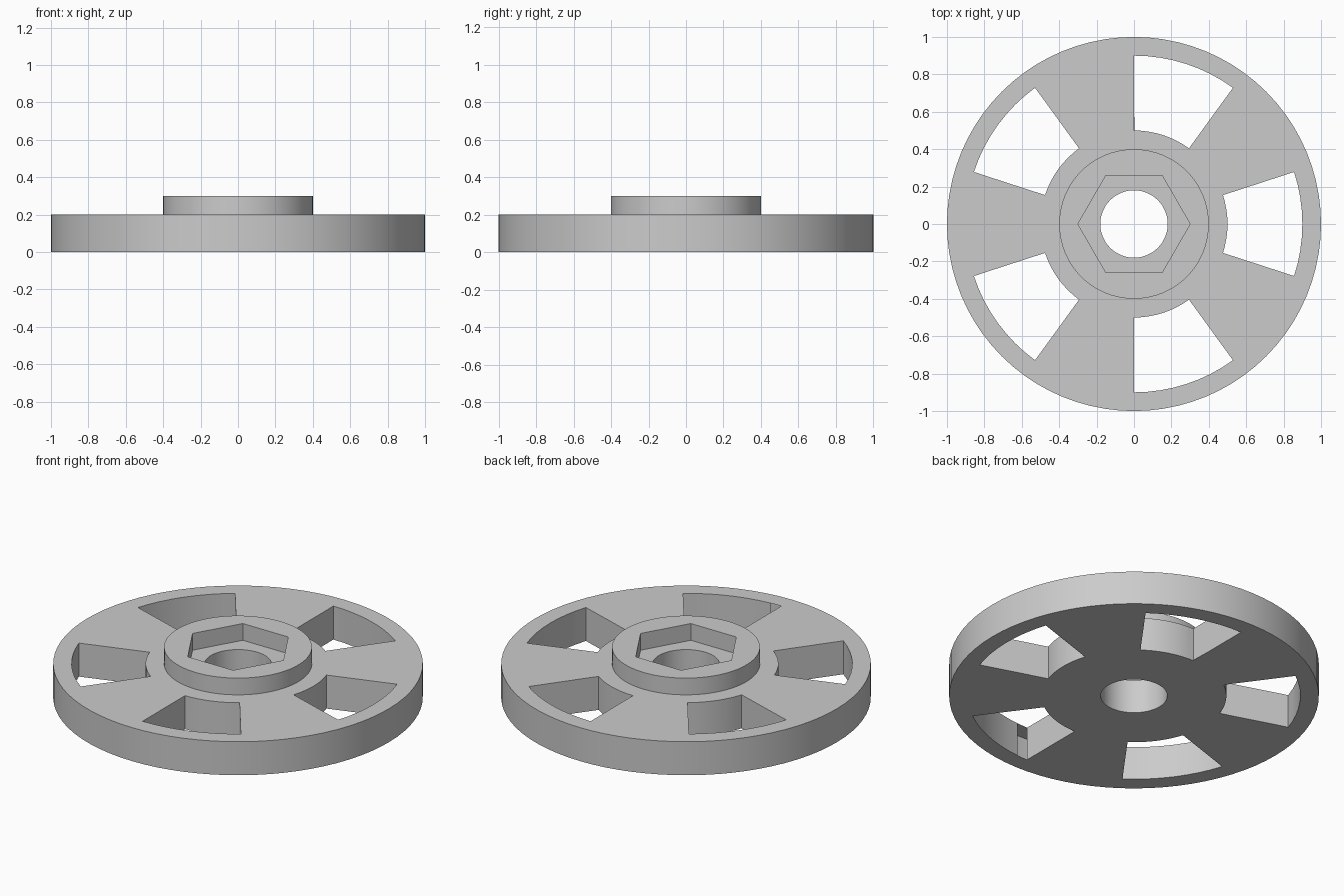
import bpy
import bmesh
from math import cos, sin, pi, radians

cube = bpy.data.objects.get("Cube")
if cube:
    bpy.data.objects.remove(cube, do_unlink=True)

SEGMENTS = 80
SPOKES = 5

grey = bpy.data.materials.new("plain grey")
grey.use_nodes = True
COLOUR = (0.6, 0.6, 0.6, 1)
grey.diffuse_color = COLOUR
grey.node_tree.nodes["Principled BSDF"].inputs["Base Color"].default_value = COLOUR


def add_object(name, bm):
    bmesh.ops.recalc_face_normals(bm, faces=bm.faces)
    mesh = bpy.data.meshes.new(name)
    bm.to_mesh(mesh)
    bm.free()
    mesh.materials.append(grey)
    obj = bpy.data.objects.new(name, mesh)
    bpy.context.collection.objects.link(obj)
    return obj


def polar(radius, angle):
    return radius * cos(angle), radius * sin(angle)


def lathe(name, profile):
    """Turn a closed (radius, z) profile around the z axis."""
    bm = bmesh.new()
    rings = []
    for i in range(SEGMENTS):
        a = 2 * pi * i / SEGMENTS
        rings.append([bm.verts.new((*polar(r, a), z)) for r, z in profile])
    n = len(profile)
    for i, ring in enumerate(rings):
        nxt = rings[(i + 1) % SEGMENTS]
        for j in range(n):
            k = (j + 1) % n
            bm.faces.new((ring[j], nxt[j], nxt[k], ring[k]))
    return add_object(name, bm)


def prism(bm, outline, bottom, top):
    """Extrude a flat outline between two heights."""
    low = [bm.verts.new((x, y, bottom)) for x, y in outline]
    high = [bm.verts.new((x, y, top)) for x, y in outline]
    bm.faces.new(low[::-1])
    bm.faces.new(high)
    for i in range(len(outline)):
        k = (i + 1) % len(outline)
        bm.faces.new((low[i], low[k], high[k], high[i]))


def cut(target, cutter):
    cutter.hide_render = True
    mod = target.modifiers.new("cut", "BOOLEAN")
    mod.operation = "DIFFERENCE"
    mod.solver = "EXACT"
    mod.object = cutter
    bpy.ops.object.modifier_apply(modifier=mod.name)
    bpy.data.objects.remove(cutter, do_unlink=True)


# Disc with raised hub and central bore
wheel = lathe("spoked_wheel", [(0.18, 0), (1, 0), (1, 0.2), (0.4, 0.2),
                               (0.4, 0.3), (0.18, 0.3)])
bpy.ops.object.select_all(action="DESELECT")
bpy.context.view_layer.objects.active = wheel
wheel.select_set(True)

# Five windows between the spokes
bm = bmesh.new()
steps = 8
for s in range(SPOKES):
    start = 2 * pi * s / SPOKES - radians(18)
    angles = [start + radians(36) * i / steps for i in range(steps + 1)]
    outline = [polar(0.9, a) for a in angles]
    outline += [polar(0.5, a) for a in reversed(angles)]
    prism(bm, outline, -0.1, 0.4)
cut(wheel, add_object("window_cutter", bm))

# Hexagonal nut recess in the hub
bm = bmesh.new()
prism(bm, [polar(0.3, i * pi / 3) for i in range(6)], 0.2, 0.4)
cut(wheel, add_object("hex_cutter", bm))

bpy.ops.object.shade_smooth_by_angle(angle=radians(30))
